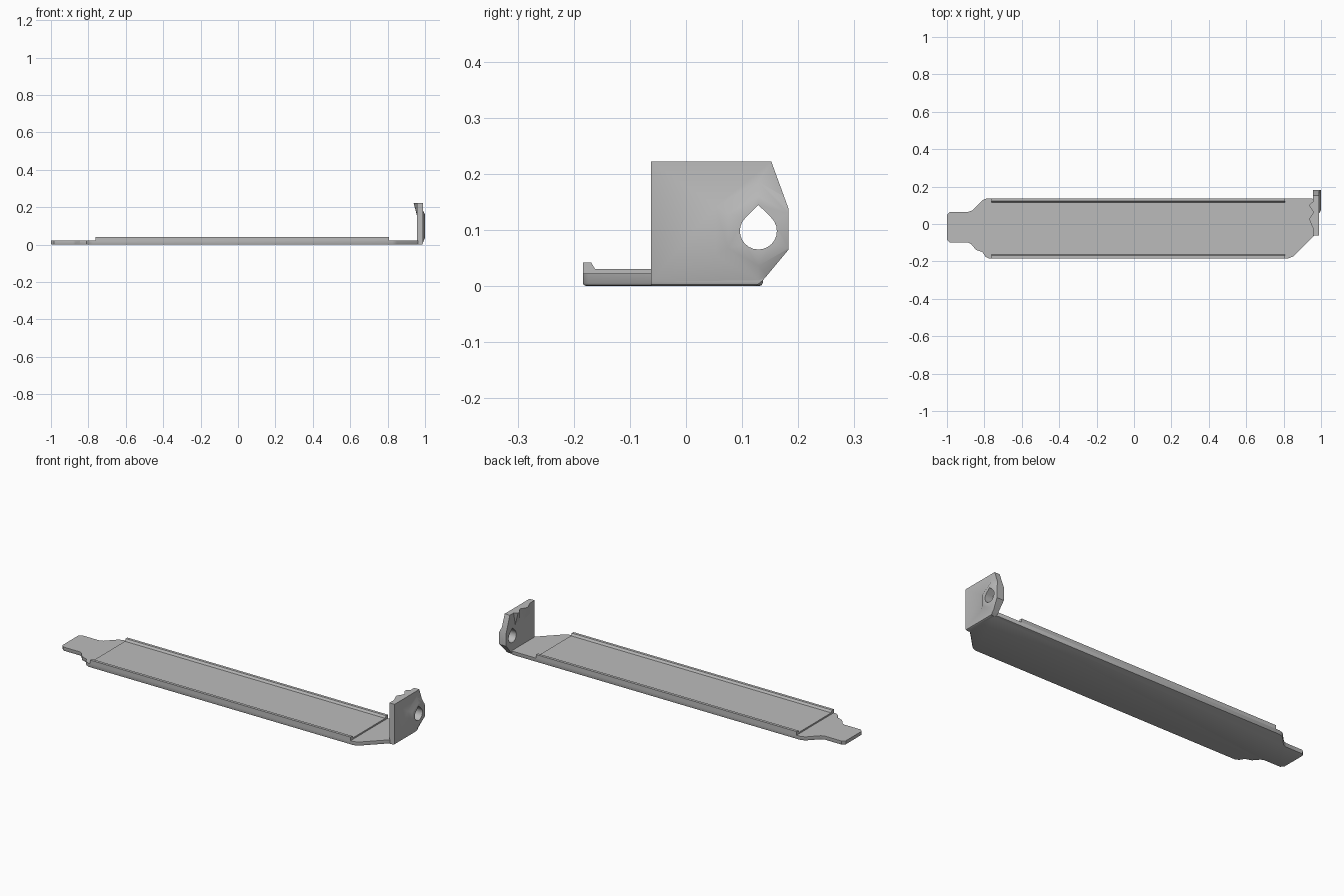
import bpy, bmesh
from math import cos, sin, radians

cube = bpy.data.objects.get("Cube")
if cube:
    bpy.data.objects.remove(cube, do_unlink=True)

metal = bpy.data.materials.new("grey metal")
metal.use_nodes = True
GREY = (0.5, 0.5, 0.5, 1)
metal.diffuse_color = GREY
metal.node_tree.nodes["Principled BSDF"].inputs["Base Color"].default_value = GREY


def loft(name, axis, start, end, prof, prof_end=None, chamfer=0, edge_rule=None):
    """Solid between two profiles along x or z, with chosen edges chamfered."""
    bm = bmesh.new()
    rings = []
    for t, pts in ((start, prof), (end, prof_end or prof)):
        rings.append([bm.verts.new((t, a, b) if axis == "x" else (a, b, t)) for a, b in pts])
    low, high = rings
    bm.faces.new(low)
    bm.faces.new(high)
    for i in range(len(low)):
        j = (i + 1) % len(low)
        bm.faces.new((low[i], low[j], high[j], high[i]))
    bmesh.ops.recalc_face_normals(bm, faces=bm.faces)
    if chamfer:
        edges = [e for e in bm.edges if all(edge_rule(v.co) for v in e.verts)]
        bmesh.ops.bevel(bm, geom=edges, offset=chamfer, segments=2, profile=0.5, affect="EDGES")
    mesh = bpy.data.meshes.new(name)
    bm.to_mesh(mesh)
    bm.free()
    mesh.materials.append(metal)
    obj = bpy.data.objects.new(name, mesh)
    bpy.context.collection.objects.link(obj)
    return obj


def activate(obj):
    bpy.ops.object.select_all(action="DESELECT")
    obj.select_set(True)
    bpy.context.view_layer.objects.active = obj


def combine(obj, other, operation):
    mod = obj.modifiers.new(operation, "BOOLEAN")
    mod.operation = operation
    mod.solver = "EXACT"
    mod.object = other
    activate(obj)
    bpy.ops.object.modifier_apply(modifier=mod.name)
    bpy.data.objects.remove(other, do_unlink=True)


PLATE_TOP = 0.022
FRONT, BACK = -0.184, 0.137

# Flat base plate with a narrow tongue at one end and a slanted corner at the other
outline = [
    (-1, -0.085), (-0.985, -0.1), (-0.885, -0.1), (-0.87, -0.108), (-0.845, -0.138),
    (-0.81, -0.15), (-0.795, -0.174), (-0.775, FRONT), (0.825, FRONT), (0.85, -0.174),
    (0.962, -0.062), (0.975, -0.055), (0.975, 0.125), (0.95, BACK), (-0.785, BACK),
    (-0.81, 0.128), (-0.865, 0.072), (-0.885, 0.065), (-0.985, 0.065), (-1, 0.05),
]
plate = loft("base_plate", "z", 0, PLATE_TOP, outline,
             chamfer=0.006, edge_rule=lambda p: p.z < 0.001)

# Raised panel with a lipped rail along each long side
X0, X1 = -0.763, 0.808
loft("raised_panel", "z", PLATE_TOP, 0.03,
     [(X0, -0.163), (X1, -0.163), (X1, 0.116), (X0, 0.116)])
rail = [(FRONT, PLATE_TOP), (FRONT, 0.042), (-0.169, 0.042), (-0.162, 0.03), (-0.162, PLATE_TOP)]
loft("front_rail", "x", X0, X1, rail)
loft("back_rail", "x", X0, X1, [(FRONT + BACK - y, z) for y, z in rail])

# Upright mounting tab with a rounded lower outer edge
tab_side = [(-0.062, 0), (-0.062, 0.222), (0.152, 0.222), (0.183, 0.137),
            (0.183, 0.065), (0.137, 0.01), (0.125, 0)]
tab = loft("mounting_tab", "x", 0.957, 0.988, tab_side,
           chamfer=0.008, edge_rule=lambda p: p.x > 0.98 and p.z < 0.001)

# Sloped hexagonal boss around the screw hole, trimmed to the tab outline
HY, HZ = 0.129, 0.098


def hexagon(radius):
    return [(HY + radius * sin(radians(60 * k)), HZ + radius * cos(radians(60 * k)))
            for k in range(6)]


boss = loft("screw_boss", "x", 0.98, 1.0, hexagon(0.105), hexagon(0.062))
combine(boss, loft("trim", "x", 0.9, 1.1, tab_side), "INTERSECT")
combine(tab, boss, "UNION")

# Teardrop screw hole
R = 0.033
drop = [(HY, HZ + R * 1.41)]
drop += [(HY + R * cos(radians(a)), HZ + R * sin(radians(a))) for a in range(45, -226, -15)]
combine(tab, loft("hole_cutter", "x", 0.9, 1.1, drop), "DIFFERENCE")

# Pair of small wedges inside the top edge, with a V notch between them
for side, y0, tip, y1 in (("front", -0.03, 0.025, 0.063), ("back", 0.063, 0.1, 0.122)):
    top = [(0.96, y0), (0.939, tip - 0.005), (0.939, tip + 0.005), (0.96, y1)]
    foot = [(0.96, y0), (0.957, tip - 0.005), (0.957, tip + 0.005), (0.96, y1)]
    loft(side + "_notch_wedge", "z", 0.155, 0.222, foot, top)

# Smooth rounded edges while keeping corners sharp
for obj in (plate, tab):
    activate(obj)
    bpy.ops.object.shade_smooth_by_angle(angle=radians(30))
